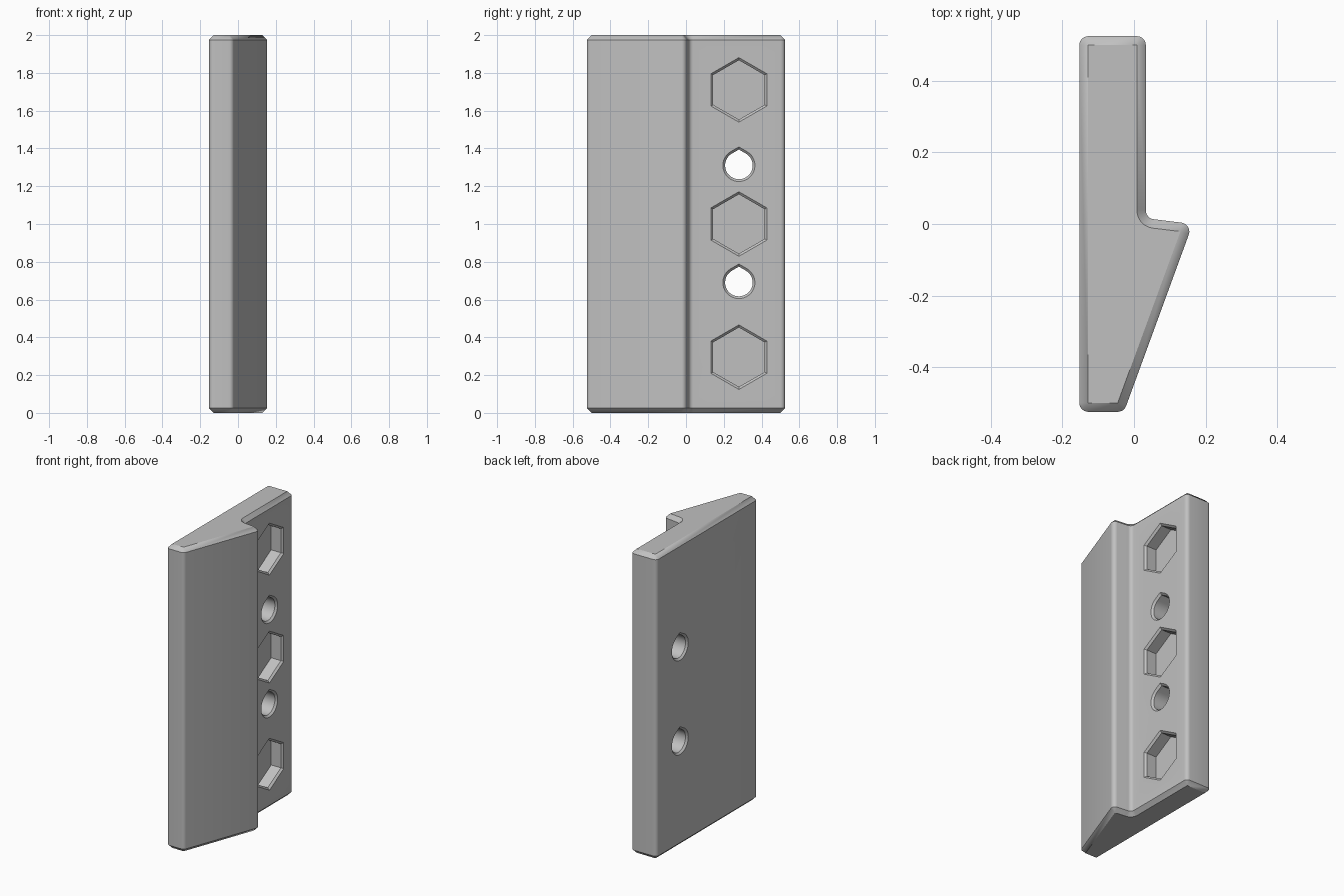
import bpy
import bmesh
from math import cos, sin, pi, radians
from mathutils import Vector

if "Cube" in bpy.data.objects:
    bpy.data.objects.remove(bpy.data.objects["Cube"], do_unlink=True)

HEIGHT = 2.0
BEVEL = 0.025      # corner radius and end chamfer
LIP = 0.012        # chamfer round pockets and holes
BACK_X, FACE_X = -0.153, 0.033
HOLE_Y = 0.28

grey = bpy.data.materials.new("plain_grey")
grey.use_nodes = True
grey.diffuse_color = (0.53, 0.53, 0.53, 1)
grey.node_tree.nodes["Principled BSDF"].inputs["Base Color"].default_value = (0.53, 0.53, 0.53, 1)


def loft(name, rings):
    """Skin a stack of equal-length rings and cap both ends."""
    bm = bmesh.new()
    loops = [[bm.verts.new(p) for p in ring] for ring in rings]
    n = len(loops[0])
    for a, b in zip(loops, loops[1:]):
        for i in range(n):
            j = (i + 1) % n
            bm.faces.new((a[i], a[j], b[j], b[i]))
    bm.faces.new(loops[0][::-1])
    bm.faces.new(loops[-1])
    bmesh.ops.remove_doubles(bm, verts=bm.verts, dist=0.0001)
    bmesh.ops.recalc_face_normals(bm, faces=bm.faces)
    mesh = bpy.data.meshes.new(name)
    bm.to_mesh(mesh)
    bm.free()
    mesh.materials.append(grey)
    obj = bpy.data.objects.new(name, mesh)
    bpy.context.collection.objects.link(obj)
    return obj


def rounded_ring(corners, inset, z, steps=6):
    """Outline with rounded corners, moved inwards by inset."""
    ring = []
    for i, p in enumerate(corners):
        d1 = (p - corners[i - 1]).normalized()
        d2 = (corners[(i + 1) % len(corners)] - p).normalized()
        n1, n2 = Vector((d1.y, -d1.x)), Vector((d2.y, -d2.x))
        side = 1 if d1.x * d2.y - d1.y * d2.x > 0 else -1
        centre = p - side * BEVEL * (n1 + n2) / (1 + n1.dot(n2))
        for k in range(steps + 1):
            q = centre + (side * BEVEL - inset) * n1.slerp(n2, k / steps)
            ring.append((q.x, q.y, z))
    return ring


def hexagon(r):
    return [(r * sin(i * pi / 3), r * cos(i * pi / 3)) for i in range(6)]


def teardrop(r):
    """Circle with a small tangent peak at the top."""
    arc = [radians(30 + i * 10) for i in range(31)]
    return [(0, r / cos(radians(30)))] + [(r * sin(a), r * cos(a)) for a in arc]


def cutter(name, outline, z, stations):
    """Cutter along x from (x, radius) stations."""
    return loft(name, [[(x, HOLE_Y + u, z + v) for u, v in outline(r)]
                       for x, r in stations])


# Main body: slab with a wedge-shaped ridge
profile = [Vector(p) for p in (
    (BACK_X, -0.525), (-0.028, -0.525), (0.164, 0.0),
    (FACE_X, 0.016), (FACE_X, 0.525), (BACK_X, 0.525))]
body = loft("wedge_block", [
    rounded_ring(profile, inset, z) for inset, z in (
        (BEVEL, 0), (0, BEVEL), (0, HEIGHT - BEVEL), (BEVEL, HEIGHT))])

# Blind hexagonal pockets
cutters = [cutter("hex_pocket_cutter", hexagon, z, (
    (FACE_X - 0.083, 0.157), (FACE_X - LIP, 0.157),
    (FACE_X, 0.171), (FACE_X + 0.02, 0.171)))
    for z in (0.295, 1.0, 1.71)]

# Through holes, chamfered on both sides
cutters += [cutter("bolt_hole_cutter", teardrop, z, (
    (BACK_X - 0.02, 0.085), (BACK_X, 0.085), (BACK_X + LIP, 0.073),
    (FACE_X - LIP, 0.073), (FACE_X, 0.085), (FACE_X + 0.02, 0.085)))
    for z in (0.69, 1.31)]

bpy.ops.object.select_all(action="DESELECT")
body.select_set(True)
bpy.context.view_layer.objects.active = body
for c in cutters:
    c.hide_render = True
    mod = body.modifiers.new("cut", "BOOLEAN")
    mod.operation = "DIFFERENCE"
    mod.solver = "EXACT"
    mod.object = c
    bpy.ops.object.modifier_apply(modifier=mod.name)
    bpy.data.objects.remove(c, do_unlink=True)

bpy.ops.object.shade_smooth_by_angle(angle=radians(30))
